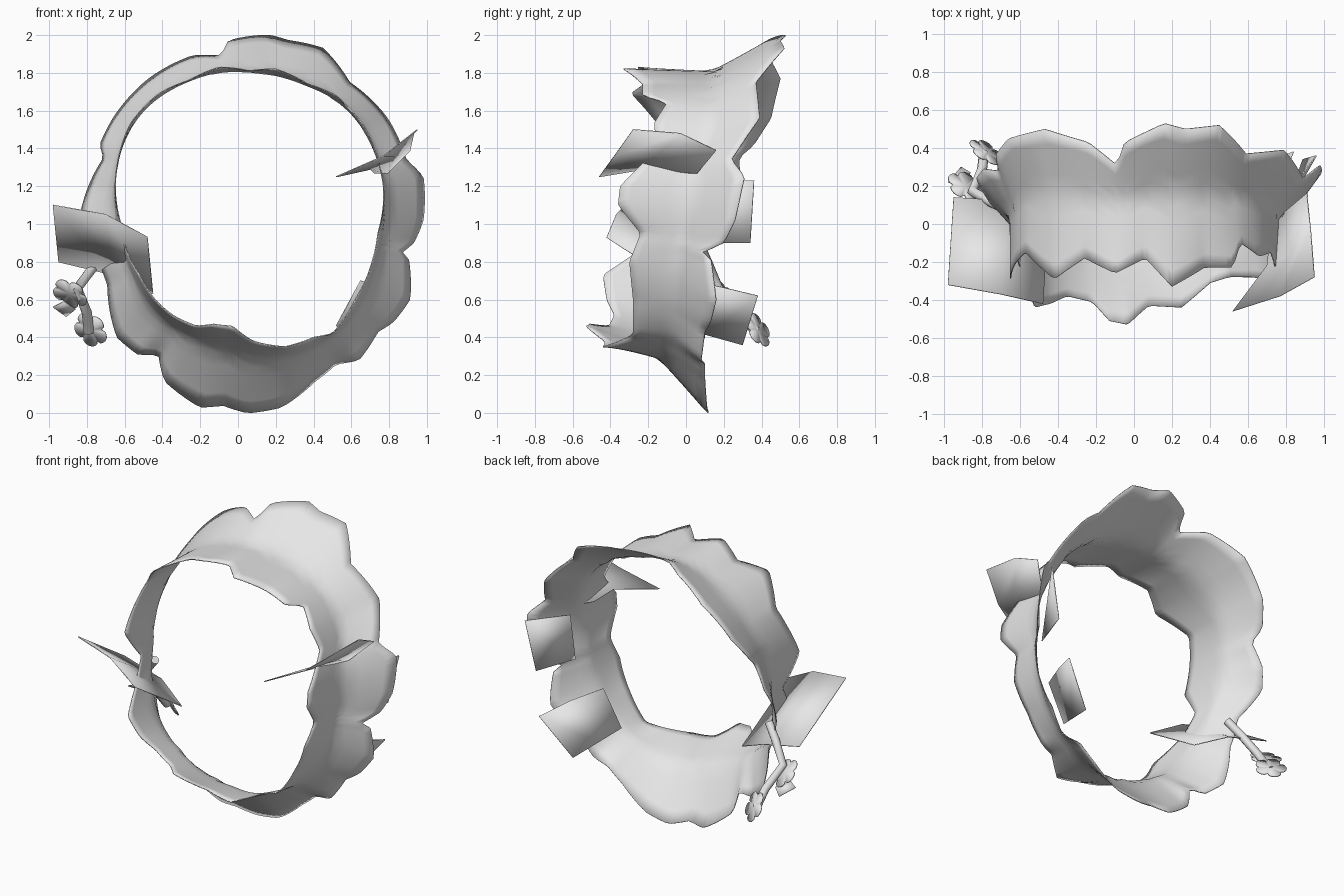
import bpy
import bmesh
import math
from mathutils import Vector

cube = bpy.data.objects.get("Cube")
if cube:
    bpy.data.objects.remove(cube, do_unlink=True)

# single grey material
grey = bpy.data.materials.new("light_grey")
grey.use_nodes = True
colour = (0.8, 0.8, 0.8, 1)
grey.diffuse_color = colour
grey.node_tree.nodes["Principled BSDF"].inputs["Base Color"].default_value = colour

CENTRE_X, CENTRE_Z = 0.07, 1.08
STEPS = 180


def finish(name, bm):
    """Turn a bmesh into a smooth shaded object with a thin sheet thickness."""
    bmesh.ops.recalc_face_normals(bm, faces=bm.faces)
    mesh = bpy.data.meshes.new(name)
    bm.to_mesh(mesh)
    bm.free()
    obj = bpy.data.objects.new(name, mesh)
    bpy.context.collection.objects.link(obj)
    mesh.materials.append(grey)
    sheet = obj.modifiers.new("sheet", 'SOLIDIFY')
    sheet.thickness = 0.006
    sheet.offset = 0
    bpy.ops.object.select_all(action='DESELECT')
    bpy.context.view_layer.objects.active = obj
    obj.select_set(True)
    bpy.ops.object.shade_smooth_by_angle(angle=math.radians(40))


def bridge_rows(bm, rows, closed=False):
    """Fill quads between neighbouring rows of points."""
    grid = [[bm.verts.new(p) for p in row] for row in rows]
    count = len(grid[0])
    for lower, upper in zip(grid, grid[1:]):
        for i in range(count if closed else count - 1):
            j = (i + 1) % count
            bm.faces.new((lower[i], lower[j], upper[j], upper[i]))


def ring_edge(points):
    """Resample a jagged rim of (x, z, y) points to (radius, y) at even angles."""
    full = 2 * math.pi
    polar = sorted((math.atan2(z - CENTRE_Z, x - CENTRE_X) % full,
                    math.hypot(x - CENTRE_X, z - CENTRE_Z), y)
                   for x, z, y in points)
    first, last = polar[0], polar[-1]
    polar.insert(0, (last[0] - full, last[1], last[2]))
    polar.append((first[0] + full, first[1], first[2]))
    result = []
    for step in range(STEPS):
        angle = full * step / STEPS
        for a, b in zip(polar, polar[1:]):
            if a[0] <= angle <= b[0]:
                t = (angle - a[0]) / max(b[0] - a[0], 1e-6)
                result.append((a[1] + t * (b[1] - a[1]), a[2] + t * (b[2] - a[2])))
                break
    return result


def smoothed(rim, reach=12):
    """Average a rim over neighbouring angles, to give the even body below it."""
    offsets = range(-reach, reach + 1)
    weights = [math.cos(0.5 * math.pi * k / (reach + 1)) ** 2 for k in offsets]
    total = sum(weights)
    return [tuple(sum(w * rim[(i + k) % STEPS][axis] for k, w in zip(offsets, weights)) / total
                  for axis in (0, 1)) for i in range(STEPS)]


# ragged ring: narrow front rim flaring to a wide back rim
front_rim = ring_edge([
    (.77, 1.1, -.36), (.77, 1.2, -.35), (.75, 1.3, -.25), (.72, 1.4, -.15),
    (.66, 1.53, -.17), (.56, 1.64, -.1), (.52, 1.68, -.23), (.37, 1.74, -.23),
    (.2, 1.82, -.33), (.06, 1.81, -.18), (-.1, 1.83, -.26), (-.26, 1.76, -.18),
    (-.42, 1.69, -.29), (-.57, 1.53, -.15), (-.62, 1.4, -.2), (-.65, 1.2, -.29),
    (-.62, 1, -.15), (-.59, .86, -.25), (-.52, .73, -.44), (-.44, .6, -.42),
    (-.35, .52, -.38), (-.22, .46, -.41), (-.13, .47, -.51), (-.03, .46, -.53),
    (.08, .38, -.43), (.25, .35, -.44), (.4, .4, -.31), (.5, .42, -.28),
    (.62, .6, -.28), (.71, .8, -.3), (.74, .95, -.24)])
back_rim = ring_edge([
    (.98, 1.02, .26), (.98, 1.25, .31), (.89, 1.34, .24), (.79, 1.56, .39),
    (.59, 1.75, .37), (.45, 1.93, .52), (.27, 1.97, .5), (.16, 2, .53),
    (-.05, 1.97, .43), (-.09, 1.89, .31), (-.24, 1.89, .43), (-.47, 1.77, .5),
    (-.66, 1.56, .45), (-.73, 1.42, .36), (-.71, 1.35, .28), (-.79, 1.2, .29),
    (-.83, 1.07, .24), (-.75, .9, .1), (-.69, .68, .1), (-.64, .4, .1),
    (-.53, .31, .05), (-.42, .31, .03), (-.39, .17, .06), (-.2, .03, .1),
    (-.08, .04, .08), (.05, 0, .12), (.23, .03, .11), (.41, .17, .1),
    (.52, .26, .1), (.64, .28, .08), (.74, .43, .1), (.82, .48, .13),
    (.91, .6, .16), (.9, .83, .13), (.87, .85, .09), (.93, .9, .2)])
front_body, back_body = smoothed(front_rim), smoothed(back_rim)
WAIST = 0.55


def body_radius(step, y):
    """Even radius of the ring: nearly straight to the waist, then flared."""
    (rf, yf), (rb, yb) = front_body[step], back_body[step]
    t = (y - yf) / (yb - yf)
    waist = 0.05 - 0.2 * math.sin(2 * math.pi * step / STEPS)
    if t < WAIST:
        flare = waist * t / WAIST
    else:
        flare = waist + (1 - waist) * (t - WAIST) / (1 - WAIST)
    return rf + flare * (rb - rf)


rows = []
LAST = 10
for level in range(LAST + 1):
    along = level / LAST
    row = []
    for step in range(STEPS):
        angle = 2 * math.pi * step / STEPS
        (rf, yf), (rb, yb) = front_rim[step], back_rim[step]
        y = yf + along * (yb - yf)
        # the rims follow the ragged outline, the body stays even
        radius = (body_radius(step, y)
                  + (1 - along) ** 4 * (rf - body_radius(step, yf))
                  + along ** 4 * (rb - body_radius(step, yb)))
        row.append((CENTRE_X + radius * math.cos(angle), y,
                    CENTRE_Z + radius * math.sin(angle)))
    rows.append(row)
bm = bmesh.new()
bridge_rows(bm, rows, closed=True)
finish("ragged_ring", bm)

# loose leaf plates, each given by rows from one edge to the other
leaves = {
    "upper_left_leaf": [[(.52, -.46, 1.25), (.77, -.38, 1.36), (.95, -.28, 1.5)],
                        [(.7, -.22, 1.29), (.83, -.16, 1.36), (.93, -.03, 1.48)],
                        [(.72, -.04, 1.27), (.79, .06, 1.27), (.91, .16, 1.39)]],
    "right_leaf": [[(-.98, -.32, 1.1), (-.7, -.37, 1.05), (-.48, -.42, .93)],
                   [(-.95, .14, .8), (-.66, .12, .73), (-.45, .04, .63)]],
    "middle_left_leaf": [[(.96, .36, 1.23), (.78, .13, 1.23)],
                         [(.89, .34, .9), (.79, .06, .9)]],
    "lower_left_leaf": [[(.84, .38, .62), (.75, .17, .67), (.65, -.04, .7)],
                        [(.64, .3, .36), (.58, .12, .41), (.52, -.05, .46)]],
    "small_leaf": [[(-.98, .22, .56), (-.92, .2, .59)],
                   [(-.91, .3, .51), (-.86, .27, .55)]],
}
for name, edges in leaves.items():
    bm = bmesh.new()
    bridge_rows(bm, edges)
    finish(name, bm)

# bent stem
path = [(-.68, .08, .87), (-.76, .12, .78), (-.85, .17, .66),
        (-.8, .29, .53), (-.79, .37, .43)]
curve = bpy.data.curves.new("stem", 'CURVE')
curve.dimensions = '3D'
curve.bevel_depth = 0.027
curve.bevel_resolution = 2
curve.use_fill_caps = True
spline = curve.splines.new('POLY')
spline.points.add(len(path) - 1)
for point, place in zip(spline.points, path):
    point.co = (*place, 1)
curve.materials.append(grey)
bpy.context.collection.objects.link(bpy.data.objects.new("stem", curve))


# flat five-petal flowers
def flower(name, centre, normal, size):
    turn = Vector(normal).to_track_quat('Z', 'Y')
    bm = bmesh.new()
    middle = bm.verts.new(centre)
    rim = []
    count = 40
    for i in range(count):
        angle = 2 * math.pi * i / count
        r = size * (0.7 + 0.3 * math.sqrt(abs(math.cos(2.5 * angle))))
        offset = Vector((r * math.cos(angle), r * math.sin(angle), 0))
        rim.append(bm.verts.new(Vector(centre) + turn @ offset))
    for i in range(count):
        bm.faces.new((middle, rim[i], rim[(i + 1) % count]))
    finish(name, bm)


flower("upper_flower", (-.89, .2, .63), (.4, .65, .65), .1)
flower("lower_flower", (-.78, .38, .44), (.5, .75, .45), .1)
